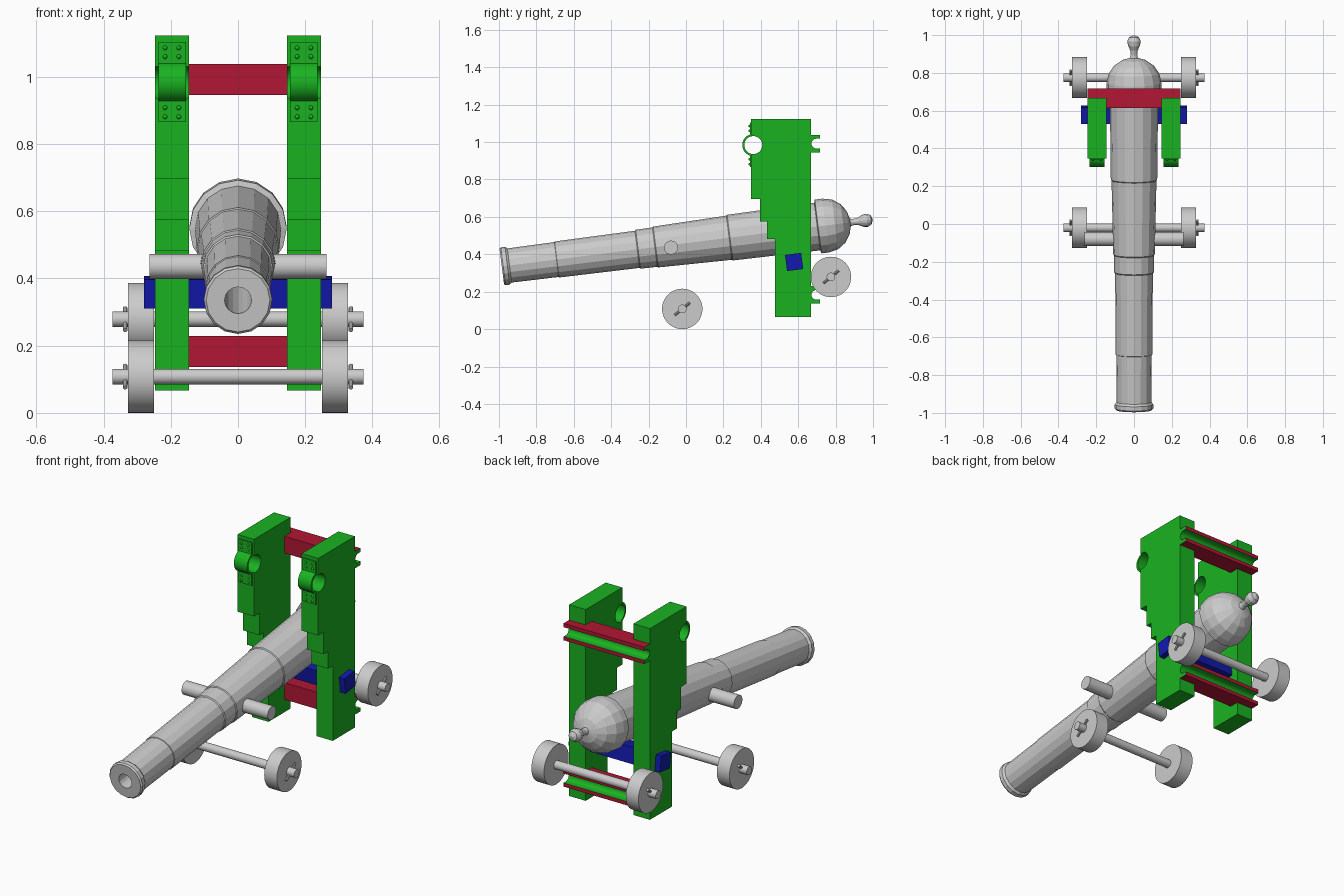
import bpy, bmesh, math
from math import sin, cos, pi, radians
from mathutils import Vector

if "Cube" in bpy.data.objects:
    bpy.data.objects.remove(bpy.data.objects["Cube"])


def material(name, rgb):
    m = bpy.data.materials.new(name)
    m.diffuse_color = (*rgb, 1)
    m.use_nodes = True
    m.node_tree.nodes["Principled BSDF"].inputs["Base Color"].default_value = m.diffuse_color
    return m


GREEN = material("green_paint", (0.01, 0.45, 0.015))
RED = material("red_paint", (0.44, 0.008, 0.035))
BLUE = material("blue_paint", (0.006, 0.01, 0.42))


def finish(name, bm, mats=(), smooth=False):
    bmesh.ops.recalc_face_normals(bm, faces=bm.faces)
    me = bpy.data.meshes.new(name)
    bm.to_mesh(me)
    bm.free()
    ob = bpy.data.objects.new(name, me)
    bpy.context.collection.objects.link(ob)
    for m in mats:
        me.materials.append(m)
    if smooth:
        bpy.ops.object.select_all(action='DESELECT')
        ob.select_set(True)
        bpy.context.view_layer.objects.active = ob
        bpy.ops.object.shade_smooth_by_angle(angle=radians(35))
    return ob


def prism(name, profile, x0, x1, mats, smooth=False, accent=None):
    """Extrude a (y, z) outline along x; accent(face) picks the second material."""
    bm = bmesh.new()
    a = [bm.verts.new((x0, y, z)) for y, z in profile]
    b = [bm.verts.new((x1, y, z)) for y, z in profile]
    n = len(profile)
    bm.faces.new(a)
    bm.faces.new(b)
    for i in range(n):
        bm.faces.new((a[i], a[(i + 1) % n], b[(i + 1) % n], b[i]))
    if accent:
        bm.normal_update()
        for f in bm.faces:
            f.material_index = int(accent(f))
    return finish(name, bm, mats, smooth)


def rod(name, p0, p1, r, sides=32, mats=()):
    p0, p1 = Vector(p0), Vector(p1)
    d = p1 - p0
    bm = bmesh.new()
    bmesh.ops.create_cone(bm, cap_ends=True, segments=sides, radius1=r, radius2=r, depth=d.length)
    ob = finish(name, bm, mats, True)
    ob.rotation_euler = d.to_track_quat('Z', 'Y').to_euler()
    ob.location = (p0 + p1) / 2
    return ob


def lathe(name, profile, sides):
    """Revolve (distance, radius) points about local y."""
    bm = bmesh.new()
    rings = []
    for t, r in profile:
        if r == 0:
            rings.append([bm.verts.new((0, t, 0))] * sides)
        else:
            rings.append([bm.verts.new((r * cos(2 * pi * k / sides), t, r * sin(2 * pi * k / sides)))
                          for k in range(sides)])
    for p, q in zip(rings, rings[1:]):
        for k in range(sides):
            j = (k + 1) % sides
            bm.faces.new(list(dict.fromkeys((p[k], p[j], q[j], q[k]))))
    return finish(name, bm)


def arc(cy, cz, r, a0, a1, n):
    return [(cy + r * cos(a0 + (a1 - a0) * i / n), cz + r * sin(a0 + (a1 - a0) * i / n))
            for i in range(n + 1)]


# Gun barrel: bore, muzzle lip, stepped reinforces, breech dome and knob
profile = [(0.9, 0), (0.9, 0.04), (0, 0.04), (0, 0.095), (0.008, 0.102), (0.03, 0.102), (0.042, 0.092),
           (0.295, 0.094), (0.297, 0.097), (0.73, 0.100), (0.735, 0.105), (0.825, 0.106), (0.83, 0.110),
           (1.225, 0.119), (1.23, 0.123), (1.70, 0.128), (1.705, 0.145)]
profile += [(1.745 + 0.135 * sin(a), 0.145 * cos(a)) for a in (radians(d) for d in (0, 22, 44, 64, 82))]
profile += [(1.895, 0.017), (1.92, 0.02), (1.945, 0.032), (1.97, 0.035), (1.99, 0.025), (2.0, 0)]
barrel = lathe("gun_barrel", profile, 16)
barrel.location = (0, -0.985, 0.335)
barrel.rotation_euler = (radians(7.2), 0, 0)
rod("trunnions", (-0.263, -0.08, 0.436), (0.263, -0.08, 0.436), 0.037)

# Axles, wheels and slanted linchpins
for tag, y, z in (("front", -0.02, 0.108), ("rear", 0.775, 0.279)):
    rod(tag + "_axle", (-0.373, y, z), (0.373, y, z), 0.023, 24)
    for side, s in (("left", -1), ("right", 1)):
        rod(f"{tag}_wheel_{side}", (s * 0.25, y, z), (s * 0.327, y, z), 0.108, 48)
        rod(f"{tag}_linchpin_{side}", (s * 0.336, y - 0.04, z - 0.033), (s * 0.336, y + 0.04, z + 0.033), 0.007, 10)

# Stepped carriage cheeks with a round trunnion notch
CY, CZ, FRONT = 0.36, 0.984, 0.348
notch = math.acos((FRONT - CY) / 0.048)
cheek = [(0.668, 0.066), (0.668, 1.123), (FRONT, 1.123)]
cheek += arc(CY, CZ, 0.048, notch, -notch, 20)
cheek += [(FRONT, 0.697), (0.396, 0.697), (0.396, 0.575), (0.433, 0.575), (0.433, 0.481),
          (0.475, 0.481), (0.475, 0.066)]

# Trunnion strap: flat plates joined by a hoop in front of the notch
outer = math.acos((FRONT - 0.007 - CY) / 0.059)
strap = [(FRONT, 1.104), (FRONT - 0.007, 1.104)]
strap += arc(CY, CZ, 0.059, outer, 2 * pi - outer, 16)
strap += [(FRONT - 0.007, 0.866), (FRONT, 0.866)]
strap += arc(CY, CZ, 0.048, 2 * pi - notch, notch, 16)

for side, s in (("left", -1), ("right", 1)):
    prism("cheek_" + side, cheek, s * 0.146, s * 0.247, [GREEN], True)
    prism("strap_" + side, strap, s * 0.155, s * 0.236, [GREEN], True)
    bm = bmesh.new()
    for x in (0.176, 0.217):
        for z in (1.086, 1.060, 0.908, 0.881):
            v = bmesh.ops.create_uvsphere(bm, u_segments=10, v_segments=6, radius=0.007)["verts"]
            bmesh.ops.translate(bm, verts=v, vec=(s * x, FRONT - 0.007, z))
    finish("strap_bolts_" + side, bm, [GREEN], True)

# Axle beds: grooved bar behind the cheeks with a tongue between them
for tag, z in (("upper", 0.992), ("lower", 0.183)):
    h, r, gy = 0.0465, 0.026, 0.697
    bar = [(0.717, z + h), (0.668, z + h), (0.668, z - h), (0.717, z - h), (0.717, z - r)]
    bar += arc(gy, z, r, -pi / 2, -3 * pi / 2, 12) + [(0.717, z + r)]

    def groove_or_end(f, z=z):
        c = f.calc_center_median()
        inside = abs(c.z - z) < 0.0265 and 0.6695 < c.y < 0.7165
        return inside or abs(f.normal.x) > 0.9

    prism(tag + "_axle_bed", bar, -0.247, 0.247, [RED, GREEN], True, groove_or_end)
    prism(tag + "_bed_tongue", [(0.614, z - h), (0.668, z - h), (0.668, z + h), (0.614, z + h)],
          -0.146, 0.146, [RED])

# Tilted bar passing through both cheeks under the breech
b = 0.0435
bed = prism("breech_support_bar", [(-b, -b), (b, -b), (b, b), (-b, b)], -0.28, 0.28, [BLUE])
bed.location = (0, 0.578, 0.359)
bed.rotation_euler = (radians(7.2), 0, 0)
